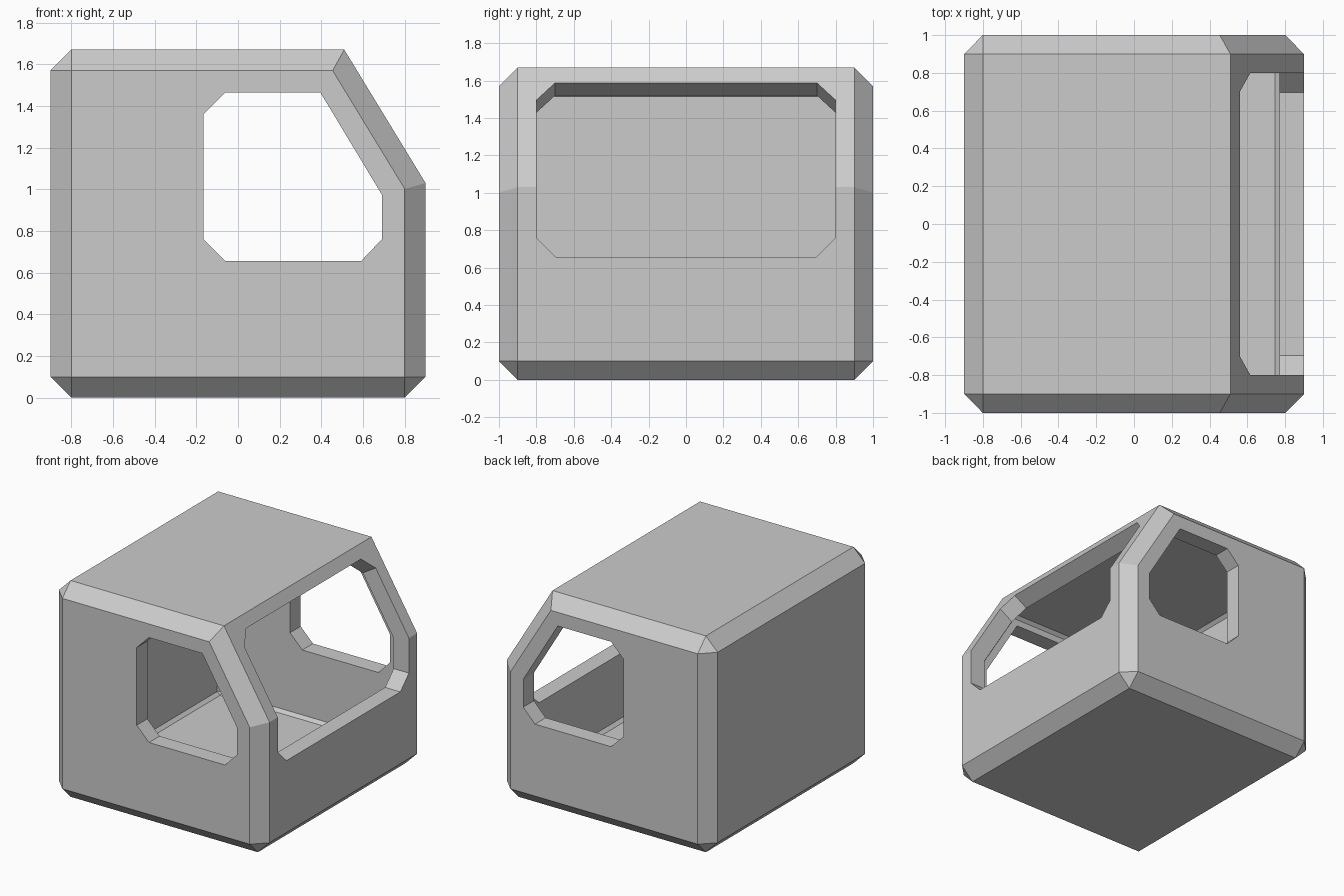
import bpy, bmesh, math
from mathutils import Vector

if "Cube" in bpy.data.objects:
    bpy.data.objects.remove(bpy.data.objects["Cube"])

WALL, CHAMFER = 0.13, 0.1


def hull_object(name, points):
    """Convex solid through the given points, with flat n-gon faces."""
    bm = bmesh.new()
    for p in points:
        bm.verts.new(p)
    res = bmesh.ops.convex_hull(bm, input=bm.verts)
    junk = [g for g in res["geom_interior"] if isinstance(g, bmesh.types.BMVert)]
    bmesh.ops.delete(bm, geom=junk, context="VERTS")
    bmesh.ops.dissolve_limit(bm, angle_limit=math.radians(1),
                             verts=bm.verts, edges=bm.edges)
    bmesh.ops.recalc_face_normals(bm, faces=bm.faces)
    mesh = bpy.data.meshes.new(name)
    bm.to_mesh(mesh)
    bm.free()
    obj = bpy.data.objects.new(name, mesh)
    bpy.context.collection.objects.link(obj)
    return obj


def profile(d, c):
    """Side profile (x, z) inset by d, square corners chamfered by c."""
    l, r, b, t = -0.9 + d, 0.9 - d, d, 1.67 - d
    return [(l, b + c), (l + c, b), (r - c, b), (r, b + c),
            (r, 1.03 - 0.28 * d), (0.51 - 0.56 * d, t), (l + c, t), (l, t - c)]


def cab_solid(name, d, c):
    pts = []
    for s in (-1, 1):
        pts += [(x, s * (1 - d), z) for x, z in profile(d + c, 0)]
        pts += [(x, s * (1 - d - c), z) for x, z in profile(d, c)]
    return hull_object(name, pts)


def cut(target, cutter):
    mod = target.modifiers.new("cut", "BOOLEAN")
    mod.operation = "DIFFERENCE"
    mod.solver = "EXACT"
    mod.object = cutter
    bpy.context.view_layer.objects.active = target
    bpy.ops.object.modifier_apply(modifier=mod.name)
    bpy.data.objects.remove(cutter)


# Chamfered cab body, hollowed to an even wall thickness
cab = cab_solid("cab_shell", 0, CHAMFER)
cut(cab, cab_solid("interior_cutter", WALL, CHAMFER - WALL * (2 - math.sqrt(2))))

# Side windows, cut straight through both sides
window = [(-0.165, 0.76), (-0.06, 0.655), (0.59, 0.655), (0.69, 0.76),
          (0.69, 0.975), (0.395, 1.465), (-0.06, 1.465), (-0.165, 1.36)]
cut(cab, hull_object("side_window_cutter",
                     [(x, y, z) for x, z in window for y in (-1.2, 1.2)]))

# Lower windscreen, cut square to the upright front
lower = [(0.695, 0.655), (0.8, 0.76), (0.8, 1.1)]
cut(cab, hull_object("lower_windscreen_cutter",
                     [(x, s * y, z) for y, z in lower
                      for s in (-1, 1) for x in (0.71, 1.1)]))

# Upper windscreen, cut square to the sloping front
normal = Vector((0.64, 0, 0.39)).normalized()
upper = [(0.56, 0.7, 1.588), (0.616, 0.8, 1.496), (0.9, 0.8, 1.03)]
cut(cab, hull_object("upper_windscreen_cutter",
                     [Vector((x, s * y, z)) + normal * k for x, y, z in upper
                      for s in (-1, 1) for k in (-0.2, 0.2)]))
